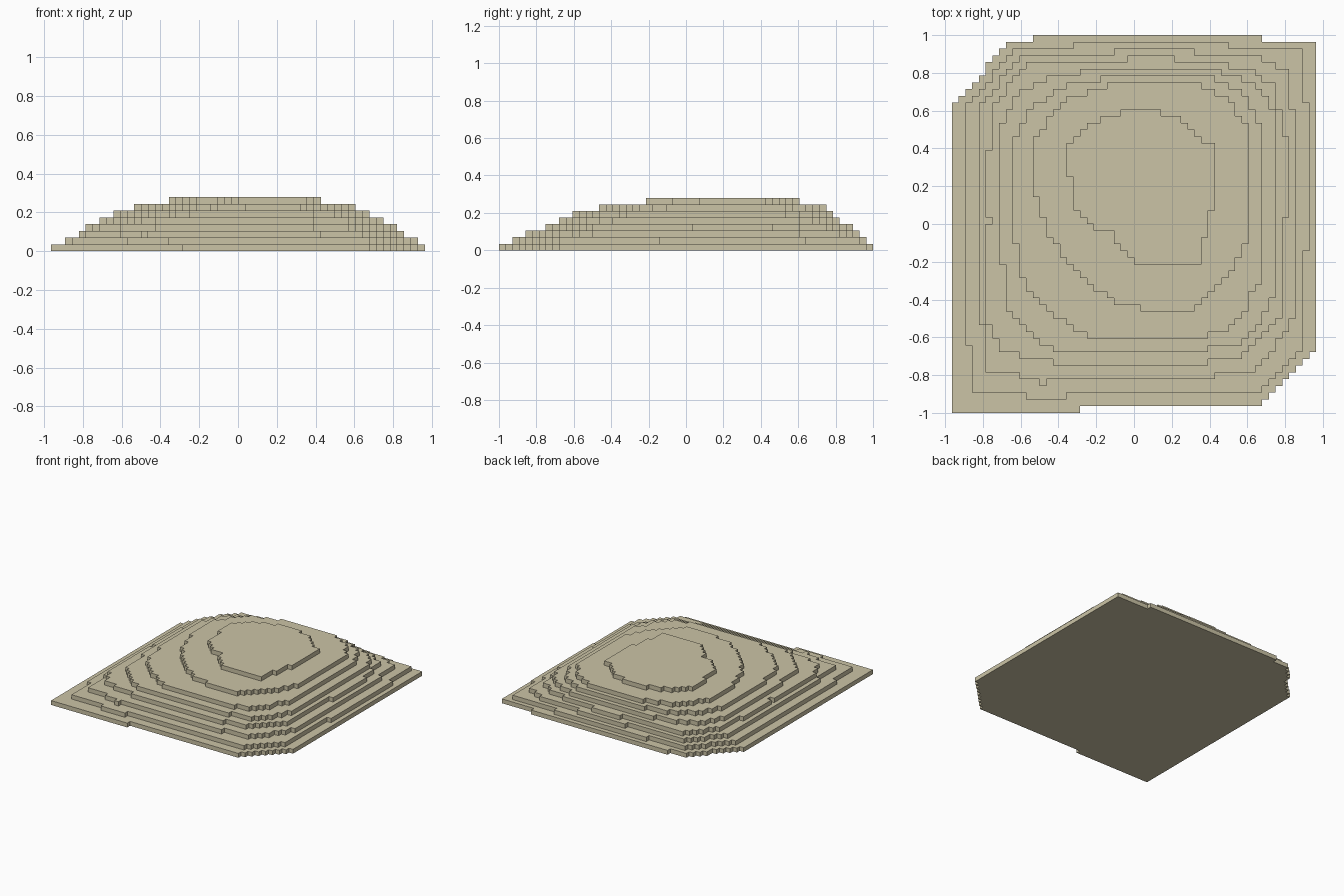
import bpy, bmesh

if "Cube" in bpy.data.objects:
    bpy.data.objects.remove(bpy.data.objects["Cube"])

CELL = 2 / 56        # plan grid size
STEP = 0.0349        # height of one terrace

mat = bpy.data.materials.new("sandstone")
mat.diffuse_color = (0.6, 0.55, 0.38, 1)
mat.use_nodes = True
mat.node_tree.nodes["Principled BSDF"].inputs["Base Color"].default_value = mat.diffuse_color


def edge_col(knots, row):
    """Column of a terrace edge at a grid row, snapped to whole cells."""
    for (r0, c0), (r1, c1) in zip(knots, knots[1:]):
        if r0 <= row <= r1:
            return round(c0 + (c1 - c0) * (row - r0) / (r1 - r0))


def side(knots):
    """Stair-stepped edge running up through the rows, without collinear points."""
    first, last = knots[0][0], knots[-1][0]
    pts = [(edge_col(knots, first), first)]
    for row in range(first + 1, last + 1):
        col = edge_col(knots, row)
        if col != pts[-1][0]:
            pts += [(pts[-1][0], row), (col, row)]
    return pts + [(pts[-1][0], last + 1)]


def terrace(level, left, right):
    """Slab whose left and right edges are given as (row, column) knots."""
    outline = side(right) + side(left)[::-1]
    bm = bmesh.new()
    rings = [[bm.verts.new(((c - 27) * CELL, (r - 28) * CELL, z * STEP))
              for c, r in outline] for z in (level, level + 1)]
    low, high = rings
    bm.faces.new(low[::-1])
    bm.faces.new(high)
    n = len(outline)
    for i in range(n):
        k = (i + 1) % n
        bm.faces.new((low[i], low[k], high[k], high[i]))
    name = f"terrace_{level + 1}"
    mesh = bpy.data.meshes.new(name)
    bm.to_mesh(mesh)
    bm.free()
    mesh.materials.append(mat)
    bpy.context.collection.objects.link(bpy.data.objects.new(name, mesh))


# Base slab
terrace(0,
        [(0, 0), (45, 0), (46, 1), (49, 4), (50, 5), (51, 5), (52, 6), (54, 8), (55, 12)],
        [(0, 19), (1, 46), (9, 54), (54, 54), (55, 46)])
# Lower slopes
terrace(1,
        [(2, 11), (3, 3), (9, 3), (10, 2), (45, 2), (46, 3), (53, 9), (54, 18)],
        [(2, 17), (3, 46), (9, 52), (23, 52), (24, 53), (45, 53), (46, 52), (53, 52), (54, 41)])
terrace(2,
        [(4, 13), (5, 10), (6, 5), (12, 5), (13, 4), (45, 4), (46, 5), (51, 9), (52, 10), (53, 24)],
        [(4, 14), (5, 39), (6, 45), (12, 50), (15, 51), (44, 51), (45, 50), (50, 50),
         (51, 48), (52, 46), (53, 36)])
terrace(3,
        [(7, 15), (8, 10), (9, 7), (12, 6), (13, 5), (27, 5), (28, 6), (29, 5), (38, 5),
         (39, 6), (45, 6), (51, 11), (52, 26)],
        [(7, 38), (8, 43), (9, 44), (14, 49), (28, 49), (29, 50), (40, 50), (41, 49),
         (48, 48), (50, 45), (51, 41), (52, 33)])
# Upper slopes
terrace(4,
        [(9, 15), (10, 13), (12, 11), (14, 9), (15, 8), (21, 8), (22, 7), (42, 7), (43, 8),
         (46, 9), (48, 12), (49, 14), (50, 19)],
        [(9, 38), (10, 43), (11, 44), (15, 47), (19, 48), (43, 48), (46, 47), (48, 45),
         (49, 43), (50, 40)])
terrace(5,
        [(11, 20), (12, 18), (15, 14), (18, 11), (22, 10), (26, 9), (39, 9), (42, 10),
         (45, 12), (48, 17), (49, 22)],
        [(11, 38), (12, 41), (14, 43), (18, 45), (20, 46), (40, 46), (44, 45), (47, 43),
         (48, 41), (49, 39)])
terrace(6,
        [(15, 28), (16, 24), (19, 20), (22, 17), (26, 14), (30, 13), (33, 12), (39, 12),
         (43, 14), (46, 17), (47, 20), (48, 23)],
        [(15, 36), (17, 38), (20, 41), (23, 43), (26, 44), (41, 44), (45, 42), (46, 41),
         (47, 39), (48, 37)])
# Summit plateau
terrace(7,
        [(22, 27), (25, 24), (26, 24), (27, 21), (30, 18), (34, 18), (35, 17), (39, 17),
         (40, 18), (41, 19), (42, 20), (43, 22), (44, 25)],
        [(22, 37), (25, 37), (26, 38), (29, 38), (30, 39), (39, 39), (40, 37), (43, 34), (44, 31)])
